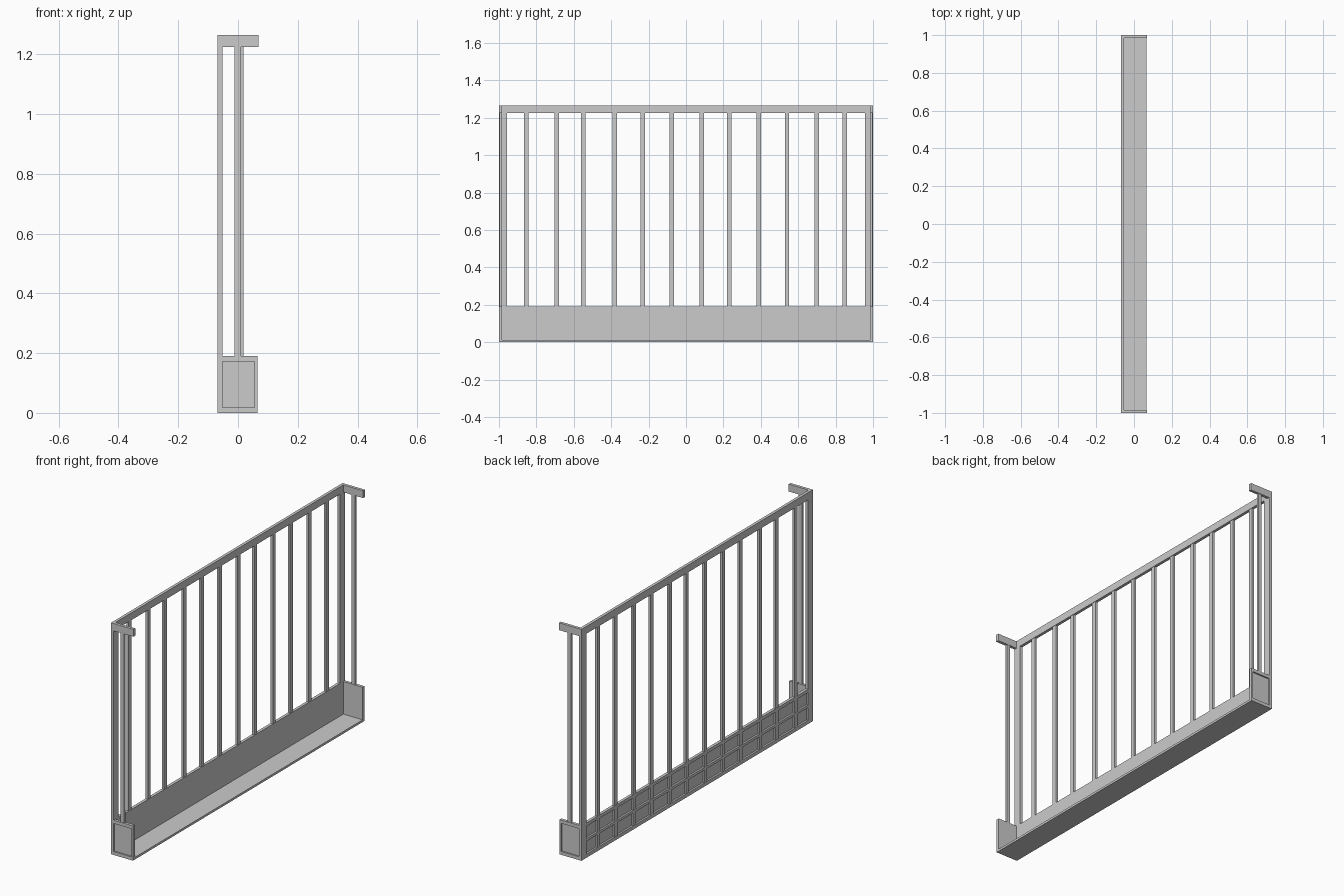
import bpy

cube = bpy.data.objects.get("Cube")
if cube:
    bpy.data.objects.remove(cube, do_unlink=True)

# One plain metal colour
grey = bpy.data.materials.new("painted grey metal")
grey.use_nodes = True
COLOUR = (0.6, 0.6, 0.6, 1)
grey.diffuse_color = COLOUR
grey.node_tree.nodes["Principled BSDF"].inputs["Base Color"].default_value = COLOUR


def box(name, x, y, z):
    """Box from (min, max) ranges on each axis."""
    v = [(a, b, c) for a in x for b in y for c in z]
    f = [(0, 1, 3, 2), (4, 6, 7, 5), (0, 4, 5, 1),
         (2, 3, 7, 6), (0, 2, 6, 4), (1, 5, 7, 3)]
    mesh = bpy.data.meshes.new(name)
    mesh.from_pydata(v, [], f)
    mesh.materials.append(grey)
    ob = bpy.data.objects.new(name, mesh)
    bpy.context.collection.objects.link(ob)
    return ob


X0, X1 = -0.068, 0.065          # outer wall face and open edge
XI = X0 + 0.016                 # inner wall face
BASE, RAIL, TOP = 0.19, 1.225, 1.265
T = 0.016                       # frame thickness

# Floor tray
box("floor_plate", (X0, X1), (-1, 1), (0, 0.012))

# Long lower wall: recessed panel behind horizontal rails
box("long_panel", (XI - 0.006, XI), (-0.99, 0.99), (0.005, BASE))
for name, z0, z1 in (("long_bottom_rail", 0, 0.02),
                     ("long_middle_rail", 0.09, 0.105),
                     ("long_upper_rail", 0.172, BASE)):
    box(name, (X0, XI), (-1, 1), (z0, z1))

# Long handrail
box("long_handrail", (X0, XI), (-1, 1), (RAIL, TOP))

# Balusters of the long side
for i, y in enumerate((-0.855, -0.69, -0.55, -0.38, -0.23, -0.075,
                       0.085, 0.23, 0.39, 0.54, 0.70, 0.85)):
    box(f"baluster_{i + 1}", (X0 + 0.001, XI - 0.002),
        (y - 0.012, y + 0.012), (0.015, RAIL))

# Both end returns
for side, s in (("front", -1), ("back", 1)):
    def span(a, b):
        return tuple(sorted((s * a, s * b)))

    outer = span(1 - T, 1)
    box(f"{side}_corner_post", (X0, XI), span(0.957, 1), (0, RAIL))
    box(f"{side}_end_handrail", (X0, 0.068), outer, (RAIL, TOP))
    # Framed end panel
    box(f"{side}_end_panel", (X0 + 0.004, X1 - 0.004), span(1 - T, 0.992), (0.005, BASE - 0.004))
    box(f"{side}_end_frame_bottom", (X0, X1), outer, (0, 0.018))
    box(f"{side}_end_frame_top", (X0, X1), outer, (0.172, BASE))
    box(f"{side}_end_frame_edge", (0.055, X1), outer, (0, BASE))
    # Single baluster, slightly offset between the two ends
    cx = 0.003 + 0.004 * s
    box(f"{side}_end_baluster", (cx - 0.011, cx + 0.011),
        span(0.986, 0.997), (0.18, RAIL))
